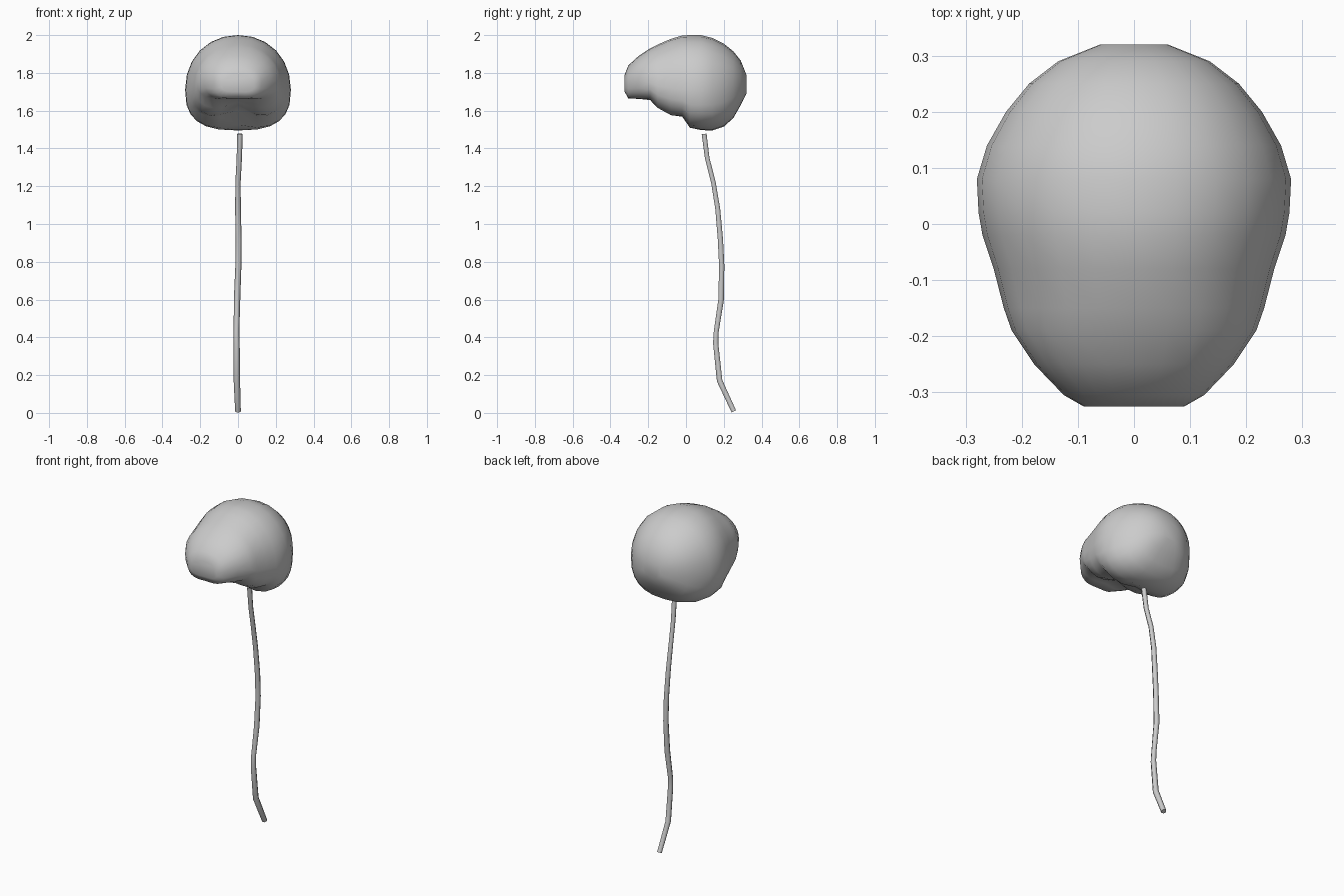
import bpy, bmesh
from math import sin, cos, pi, exp, copysign
from mathutils import Vector

if "Cube" in bpy.data.objects:
    bpy.data.objects.remove(bpy.data.objects["Cube"])


def loft(name, rings, sharp):
    """Skin a list of equal-length point rings and cap both ends."""
    bm = bmesh.new()
    loops = [[bm.verts.new(p) for p in ring] for ring in rings]
    n = len(loops[0])
    for a, b in zip(loops, loops[1:]):
        for i in range(n):
            j = (i + 1) % n
            bm.faces.new((a[i], a[j], b[j], b[i]))
    bm.faces.new(loops[0])
    bm.faces.new(loops[-1])
    bmesh.ops.recalc_face_normals(bm, faces=bm.faces[:])
    me = bpy.data.meshes.new(name)
    bm.to_mesh(me)
    bm.free()
    ob = bpy.data.objects.new(name, me)
    bpy.context.collection.objects.link(ob)
    bpy.ops.object.select_all(action='DESELECT')
    bpy.context.view_layer.objects.active = ob
    ob.select_set(True)
    bpy.ops.object.shade_smooth_by_angle(angle=sharp)
    return ob


def power(v, p):
    return copysign(abs(v) ** p, v)


# brain stations: y, half width, widest height, top, lobe bottom, centre bottom
STATIONS = [
    (-0.325, 0.09, 1.745, 1.79, 1.69, 1.70),
    (-0.305, 0.125, 1.75, 1.84, 1.655, 1.665),
    (-0.25, 0.178, 1.76, 1.89, 1.65, 1.67),
    (-0.19, 0.218, 1.75, 1.93, 1.65, 1.66),
    (-0.15, 0.232, 1.73, 1.95, 1.60, 1.645),
    (-0.08, 0.25, 1.72, 1.98, 1.558, 1.63),
    (-0.02, 0.27, 1.71, 1.998, 1.555, 1.60),
    (0.02, 0.277, 1.71, 2.00, 1.50, 1.525),
    (0.08, 0.28, 1.71, 2.00, 1.495, 1.497),
    (0.14, 0.262, 1.71, 1.985, 1.495, 1.495),
    (0.20, 0.228, 1.72, 1.955, 1.515, 1.515),
    (0.25, 0.187, 1.73, 1.915, 1.56, 1.56),
    (0.29, 0.135, 1.74, 1.865, 1.63, 1.63),
    (0.32, 0.06, 1.74, 1.79, 1.69, 1.69),
]


def brain_ring(y, w, zm, zt, zb, zc, n=24):
    pts = []
    for i in range(n):
        c, s = cos(2 * pi * i / n), sin(2 * pi * i / n)
        if s >= 0:
            x, z = w * power(c, 0.95), zm + (zt - zm) * power(s, 0.95)
        else:
            x, z = w * power(c, 0.74), zm + (zm - zb) * power(s, 0.74)
            z += (zc - zb) * exp(-(x / 0.08) ** 2) * abs(s)
        pts.append((x, y, z))
    return pts


loft("brain", [brain_ring(*s) for s in STATIONS], 1.1)

# spinal cord: x, y, z, radius along its bent centre line
PATH = [Vector(p) for p in [
    (0.010, 0.096, 1.477), (0.007, 0.112, 1.35), (0.0, 0.145, 1.22),
    (0.0, 0.168, 1.08), (0.003, 0.182, 0.92), (0.002, 0.189, 0.78),
    (-0.005, 0.186, 0.60), (-0.008, 0.160, 0.43), (-0.007, 0.157, 0.37),
    (-0.006, 0.178, 0.17), (0.0, 0.253, 0.008)]]
RADII = [0.015, 0.014, 0.014, 0.015, 0.016, 0.016, 0.017, 0.015, 0.016, 0.017, 0.015]

rings = []
for i, (p, r) in enumerate(zip(PATH, RADII)):
    t = (PATH[min(i + 1, len(PATH) - 1)] - PATH[max(i - 1, 0)]).normalized()
    side = Vector((1, 0, 0))
    out = t.cross(side).normalized()
    rings.append([p + side * r * cos(a) + out * r * sin(a)
                  for a in (2 * pi * k / 6 for k in range(6))])
loft("spinal_cord", rings, 1.1)
